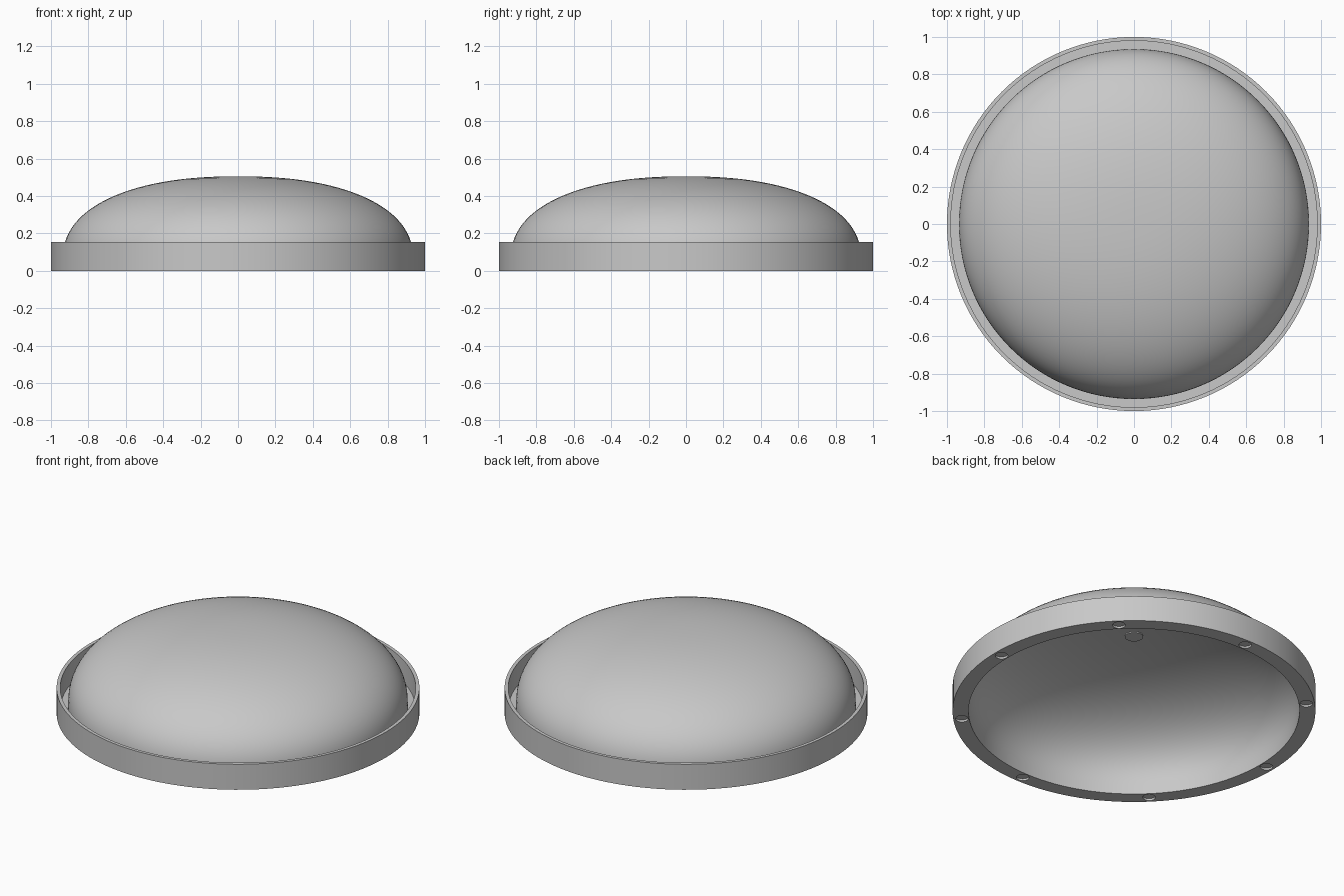
import bpy
import bmesh
import math
from mathutils import Matrix, Vector

if "Cube" in bpy.data.objects:
    bpy.data.objects.remove(bpy.data.objects["Cube"], do_unlink=True)

SEGMENTS = 128
ARC_STEPS = 28

grey = bpy.data.materials.new("plain_grey")
grey.use_nodes = True
colour = (0.58, 0.58, 0.58, 1)
grey.diffuse_color = colour
grey.node_tree.nodes["Principled BSDF"].inputs["Base Color"].default_value = colour


def new_object(name, bm):
    bmesh.ops.recalc_face_normals(bm, faces=bm.faces)
    mesh = bpy.data.meshes.new(name)
    bm.to_mesh(mesh)
    bm.free()
    obj = bpy.data.objects.new(name, mesh)
    bpy.context.collection.objects.link(obj)
    mesh.materials.append(grey)
    return obj


def select_only(obj):
    bpy.ops.object.select_all(action="DESELECT")
    obj.select_set(True)
    bpy.context.view_layer.objects.active = obj


def smooth(obj):
    select_only(obj)
    bpy.ops.object.shade_smooth_by_angle(angle=math.radians(30))


def dome_arc(radius, base, top, power=2.25):
    """Superelliptic arc from the dome's foot to its apex."""
    points = []
    for i in range(ARC_STEPS + 1):
        t = math.pi / 2 * i / ARC_STEPS
        r = radius * max(math.cos(t), 0) ** (2 / power)
        z = base + (top - base) * math.sin(t) ** (2 / power)
        points.append((0 if i == ARC_STEPS else r, z))
    return points


def lathe(name, profile):
    bm = bmesh.new()
    verts = [bm.verts.new((r, 0, z)) for r, z in profile]
    edges = [bm.edges.new(pair) for pair in zip(verts, verts[1:])]
    bmesh.ops.spin(bm, geom=verts + edges, cent=(0, 0, 0), axis=(0, 0, 1),
                   angle=math.tau, steps=SEGMENTS)
    bmesh.ops.remove_doubles(bm, verts=bm.verts, dist=0.0001)
    return new_object(name, bm)


def cylinders(name, radius, low, high, centres):
    bm = bmesh.new()
    for x, y in centres:
        bmesh.ops.create_cone(
            bm, cap_ends=True, segments=32, radius1=radius, radius2=radius,
            depth=high - low,
            matrix=Matrix.Translation(Vector((x, y, (low + high) / 2))))
    return new_object(name, bm)


# Domed shell with a foot flange, an open groove and a thin upright rim
inner = dome_arc(0.912, 0.05, 0.48)
outer = dome_arc(0.936, 0.065, 0.505)
flange = [(0.912, 0), (1, 0), (1, 0.155), (0.98, 0.155), (0.98, 0.022), (0.936, 0.022)]
housing = lathe("domed_housing", inner[::-1] + flange + outer)

# Eight shallow round recesses under the flange
spots = [(0.953 * math.cos(i * math.tau / 8), 0.953 * math.sin(i * math.tau / 8))
         for i in range(8)]
cutter = cylinders("recess_cutter", 0.035, -0.05, 0.012, spots)
cutter.hide_render = True
cut = housing.modifiers.new("recesses", "BOOLEAN")
cut.operation = "DIFFERENCE"
cut.solver = "EXACT"
cut.object = cutter
select_only(housing)
bpy.ops.object.modifier_apply(modifier=cut.name)
bpy.data.objects.remove(cutter, do_unlink=True)
smooth(housing)

# Small round boss inside the crown
smooth(cylinders("inner_boss", 0.05, 0.473, 0.49, [(0, 0)]))
